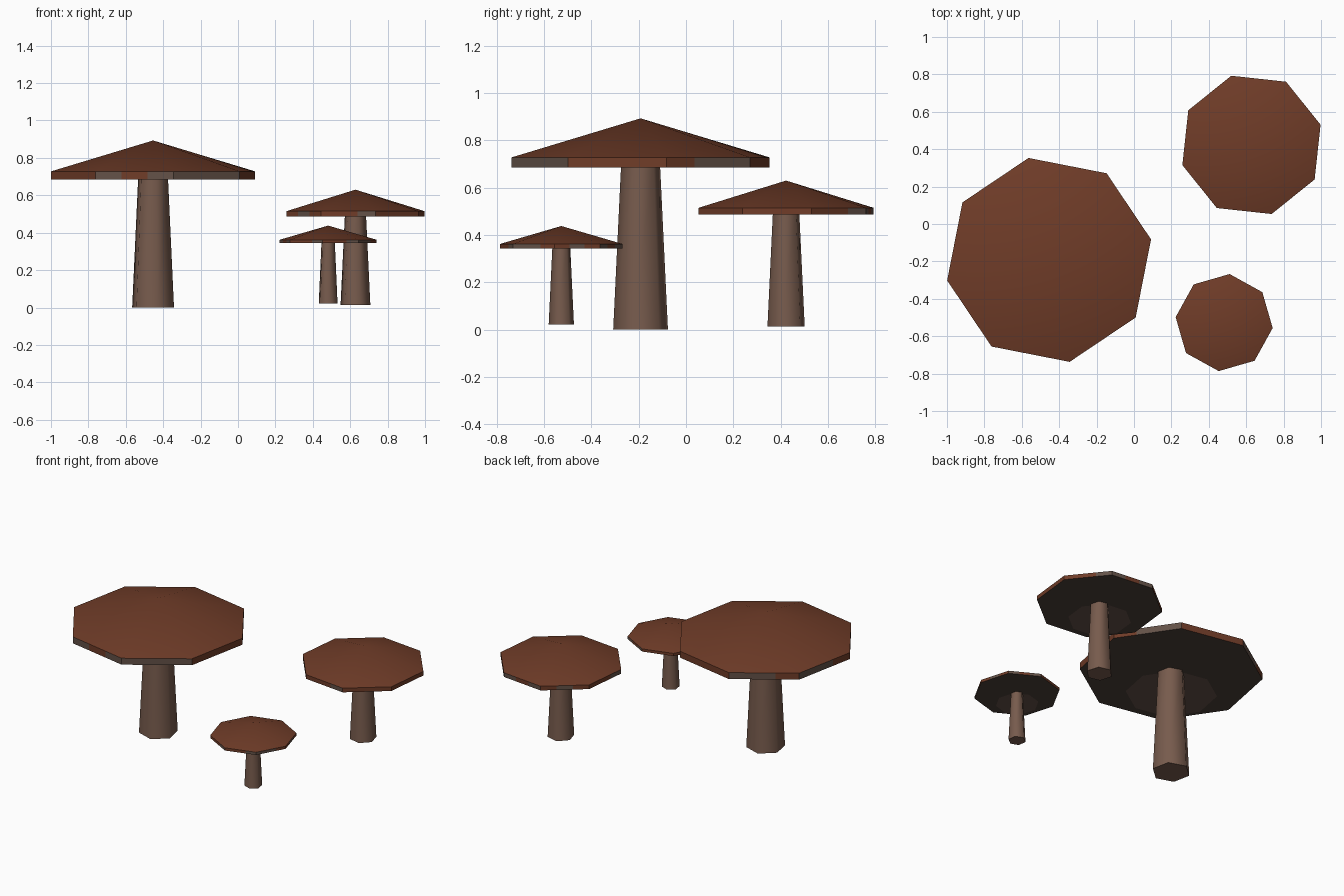
import bpy, bmesh, math, random
from mathutils import Vector

if "Cube" in bpy.data.objects:
    bpy.data.objects.remove(bpy.data.objects["Cube"])

random.seed(4)


def mat(name, rgb):
    m = bpy.data.materials.new(name)
    m.diffuse_color = (*rgb, 1)
    m.use_nodes = True
    m.node_tree.nodes["Principled BSDF"].inputs["Base Color"].default_value = m.diffuse_color
    return m


CAP = mat("cap brown", (0.160, 0.045, 0.021))
STEM = mat("stem tan", (0.185, 0.105, 0.074))
UNDER = mat("underside dark", (0.072, 0.050, 0.040))
PATCH = mat("patch grey brown", (0.125, 0.083, 0.064))


def ring(c, r, z, n, turn):
    return [Vector((c[0] + r * math.cos(turn + i * math.tau / n),
                    c[1] + r * math.sin(turn + i * math.tau / n), z)) for i in range(n)]


def finish(bm, name, mats, smooth=None):
    me = bpy.data.meshes.new(name)
    bm.to_mesh(me)
    bm.free()
    for m in mats:
        me.materials.append(m)
    ob = bpy.data.objects.new(name, me)
    bpy.context.collection.objects.link(ob)
    if smooth:
        bpy.ops.object.select_all(action='DESELECT')
        ob.select_set(True)
        bpy.context.view_layer.objects.active = ob
        bpy.ops.object.shade_smooth_by_angle(angle=math.radians(smooth))
    return ob


def mushroom(name, c, R, z_foot, z_rim, z_edge, z_top, r_foot, r_neck, turn):
    turn = math.radians(turn)

    # tapered six-sided stem
    bm = bmesh.new()
    lo = [bm.verts.new(p) for p in ring(c, r_foot, z_foot, 6, turn)]
    hi = [bm.verts.new(p) for p in ring(c, r_neck, z_rim + 0.01, 6, turn)]
    for i in range(6):
        j = (i + 1) % 6
        bm.faces.new((lo[i], lo[j], hi[j], hi[i]))
    bm.faces.new(lo[::-1])
    finish(bm, name + "_stem", [STEM], 62)

    # eight-sided cone on top of the cap, and the flat underside
    bm = bmesh.new()
    edge = [bm.verts.new(p) for p in ring(c, R, z_edge, 8, turn)]
    tip = bm.verts.new((*c, z_top))
    for i in range(8):
        bm.faces.new((edge[i], edge[(i + 1) % 8], tip))
    under = bm.faces.new([bm.verts.new(p) for p in ring(c, R, z_rim, 8, turn)][::-1])
    under.material_index = 1
    finish(bm, name + "_cap", [CAP, UNDER], 62)

    # rim band, cut into short pieces with worn grey patches
    bm = bmesh.new()
    corners = ring(c, R, 0, 8, turn)
    steps = 6
    pts = [corners[i].lerp(corners[(i + 1) % 8], k / steps)
           for i in range(8) for k in range(steps)]
    lo = [bm.verts.new((p.x, p.y, z_rim)) for p in pts]
    hi = [bm.verts.new((p.x, p.y, z_edge)) for p in pts]
    worn = False
    for i in range(len(pts)):
        j = (i + 1) % len(pts)
        f = bm.faces.new((lo[i], lo[j], hi[j], hi[i]))
        if i % 2 == 0:
            worn = random.random() < 0.33
        f.material_index = int(worn)
    finish(bm, name + "_rim", [CAP, PATCH])

    # pale patch on the underside
    a = math.radians(229.6)
    pc = (c[0] + 0.42 * R * math.cos(a), c[1] + 0.42 * R * math.sin(a))
    bm = bmesh.new()
    bm.faces.new([bm.verts.new(p) for p in ring(pc, 0.5 * R, z_rim - 0.002, 8, turn)][::-1])
    finish(bm, name + "_underside_patch", [PATCH])


mushroom("large", (-0.454, -0.192), 0.556, 0.0, 0.685, 0.728, 0.893, 0.118, 0.084, 101.4)
mushroom("medium", (0.628, 0.423), 0.385, 0.014, 0.487, 0.515, 0.63, 0.082, 0.058, 106.3)
mushroom("small", (0.482, -0.527), 0.261, 0.021, 0.344, 0.362, 0.438, 0.054, 0.038, 38.6)
